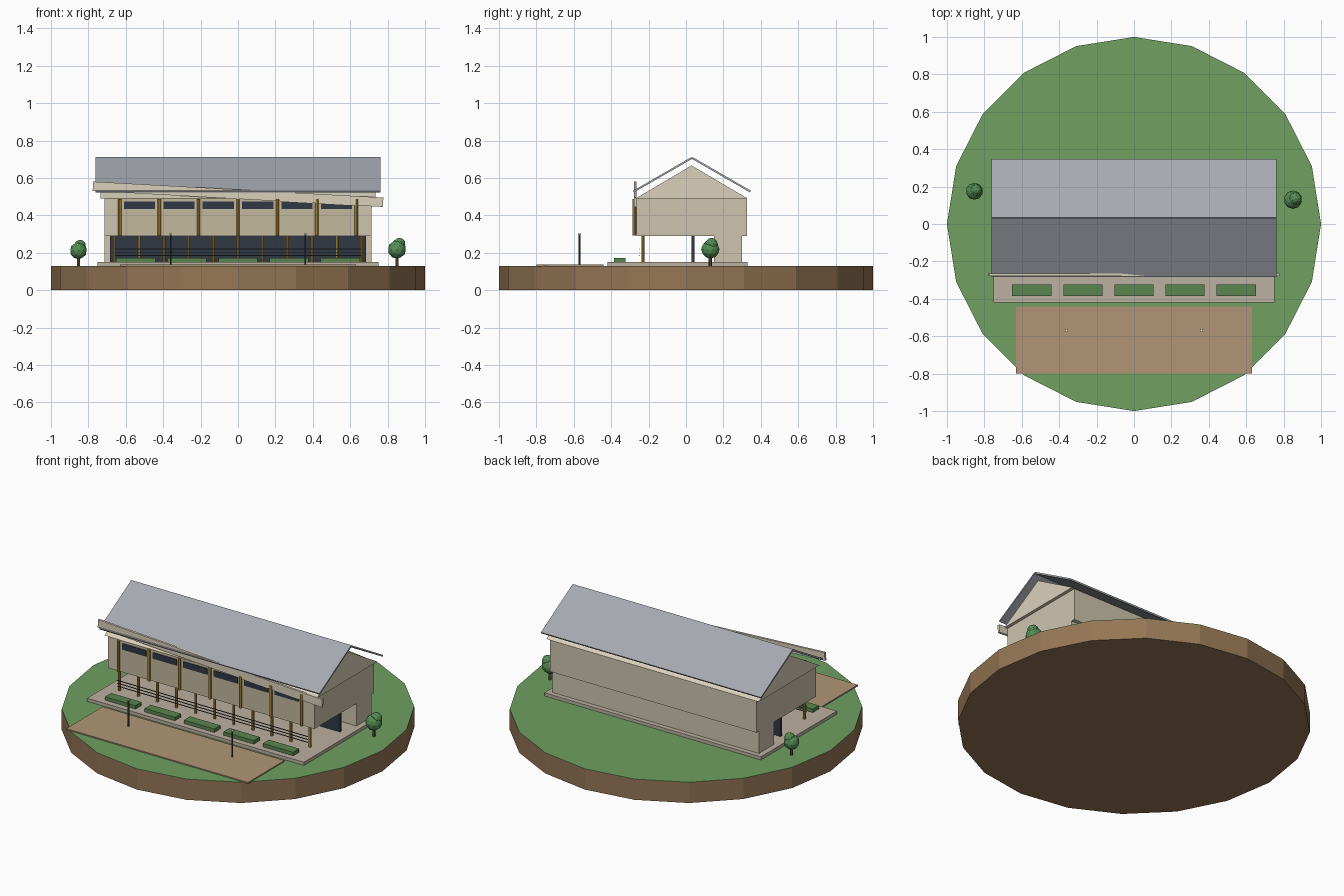
import bpy, bmesh
from math import radians, sin, cos
from mathutils import Matrix, Vector

if "Cube" in bpy.data.objects:
    bpy.data.objects.remove(bpy.data.objects["Cube"])


def mat(name, r, g, b):
    m = bpy.data.materials.new(name)
    m.diffuse_color = (r, g, b, 1)
    m.use_nodes = True
    m.node_tree.nodes["Principled BSDF"].inputs["Base Color"].default_value = m.diffuse_color
    return m


EARTH = mat("earth", 0.30, 0.18, 0.09)
GRASS = mat("grass", 0.16, 0.35, 0.12)
PATH = mat("path", 0.44, 0.30, 0.18)
STONE = mat("stone", 0.50, 0.44, 0.35)
WALL = mat("wall", 0.62, 0.56, 0.43)
CREAM = mat("cream", 0.70, 0.64, 0.50)
PANEL = mat("panel", 0.55, 0.48, 0.34)
GLASS = mat("glass", 0.03, 0.04, 0.06)
TIMBER = mat("timber", 0.55, 0.32, 0.05)
ROOF = mat("roof", 0.38, 0.40, 0.44)
METAL = mat("metal", 0.06, 0.06, 0.07)
HEDGE = mat("hedge", 0.10, 0.24, 0.08)
LEAF = mat("leaf", 0.09, 0.27, 0.09)
BARK = mat("bark", 0.15, 0.08, 0.04)
LAMP = mat("lamp", 0.85, 0.82, 0.70)


def finish(name, bm, material):
    me = bpy.data.meshes.new(name)
    bm.to_mesh(me)
    bm.free()
    me.materials.append(material)
    ob = bpy.data.objects.new(name, me)
    bpy.context.collection.objects.link(ob)
    return ob


def box(name, x, y, z, material):
    """Box from (min, max) ranges; origin at its middle."""
    bm = bmesh.new()
    size = [r[1] - r[0] for r in (x, y, z)]
    bmesh.ops.create_cube(bm, size=1, matrix=Matrix.Diagonal((*size, 1)))
    ob = finish(name, bm, material)
    ob.location = [(r[0] + r[1]) / 2 for r in (x, y, z)]
    return ob


def post(name, x, y, z, r, material, sides=8):
    bm = bmesh.new()
    bmesh.ops.create_cone(bm, cap_ends=True, segments=sides, radius1=r, radius2=r, depth=z[1] - z[0])
    ob = finish(name, bm, material)
    ob.location = (x, y, (z[0] + z[1]) / 2)
    return ob


def ball(name, loc, r):
    bm = bmesh.new()
    bmesh.ops.create_icosphere(bm, subdivisions=2, radius=r)
    ob = finish(name, bm, LEAF)
    ob.location = loc


# Round ground
post("earth_base", 0, 0, (0, 0.127), 1, EARTH, 20)
post("grass_top", 0, 0, (0.127, 0.13), 1, GRASS, 20)
box("forecourt", (-0.63, 0.63), (-0.80, -0.44), (0.128, 0.137), PATH)
box("plinth", (-0.75, 0.75), (-0.42, 0.33), (0.128, 0.15), STONE)

# Building volumes
box("ground_floor_rear", (-0.715, 0.715), (0.15, 0.30), (0.15, 0.29), WALL)
box("ground_floor_glass", (-0.685, 0.685), (0.03, 0.045), (0.15, 0.29), GLASS)
box("upper_floor", (-0.715, 0.715), (-0.265, 0.325), (0.29, 0.49), WALL)

# Attic prism
bm = bmesh.new()
f = bm.faces.new([bm.verts.new((-0.735, y, z)) for y, z in ((-0.27, 0.49), (0.03, 0.667), (0.33, 0.49))])
ext = bmesh.ops.extrude_face_region(bm, geom=[f])
bmesh.ops.translate(bm, vec=(1.47, 0, 0), verts=[v for v in ext["geom"] if isinstance(v, bmesh.types.BMVert)])
bmesh.ops.recalc_face_normals(bm, faces=bm.faces)
finish("attic", bm, CREAM)

# Floating roof slabs, 30 degrees each way from the ridge
for side, name in ((-1, "roof_front"), (1, "roof_back")):
    slab = box(name, (-0.762, 0.762), (-0.18, 0.18), (-0.005, 0.005), ROOF)
    slab.rotation_euler.x = radians(-30 * side)
    slab.location = (0, 0.032 + side * 0.157, 0.617)

# Tilted fascia board
fascia = box("tilted_fascia", (-0.777, 0.777), (-0.278, -0.264), (0.488, 0.538), CREAM)
fascia.rotation_euler.y = radians(3.15)

# Upper front bays
for i in range(6):
    x = -0.5275 + i * 0.211
    box("bay_panel", (x - 0.098, x + 0.098), (-0.269, -0.262), (0.297, 0.488), PANEL)
    box("bay_window", (x - 0.083, x + 0.083), (-0.273, -0.264), (0.435, 0.473), GLASS)
for i in range(7):
    post("upper_column", -0.633 + i * 0.211, -0.276, (0.292, 0.488), 0.009, TIMBER)

# Ground floor columns and railing
for i in range(11):
    post("lower_column", -0.66 + i * 0.132, -0.23, (0.15, 0.29), 0.008, TIMBER)
for z in (0.185, 0.203, 0.221):
    box("rail", (-0.66, 0.66), (-0.252, -0.248), (z - 0.002, z + 0.002), METAL)

# Hedges
for i in range(5):
    x = (i - 2) * 0.273
    box("hedge", (x - 0.105, x + 0.105), (-0.384, -0.324), (0.15, 0.172), HEDGE)

# Lamp posts
for x in (-0.36, 0.36):
    post("lamp_pole", x, -0.57, (0.13, 0.298), 0.005, METAL, 6)
    box("lamp_head", (x - 0.008, x + 0.008), (-0.578, -0.562), (0.298, 0.304), LAMP)

# Trees
for x, y, s, dx in ((-0.853, 0.175, 0.93, 0.008), (0.85, 0.13, 1.0, 0.012)):
    post("tree_trunk", x, y, (0.13, 0.13 + 0.05 * s), 0.009, BARK, 6)
    ball("tree_crown", (x, y, 0.13 + 0.088 * s), 0.049 * s)
    ball("tree_crown_top", (x + dx, y + 0.006, 0.13 + 0.116 * s), 0.034 * s)
